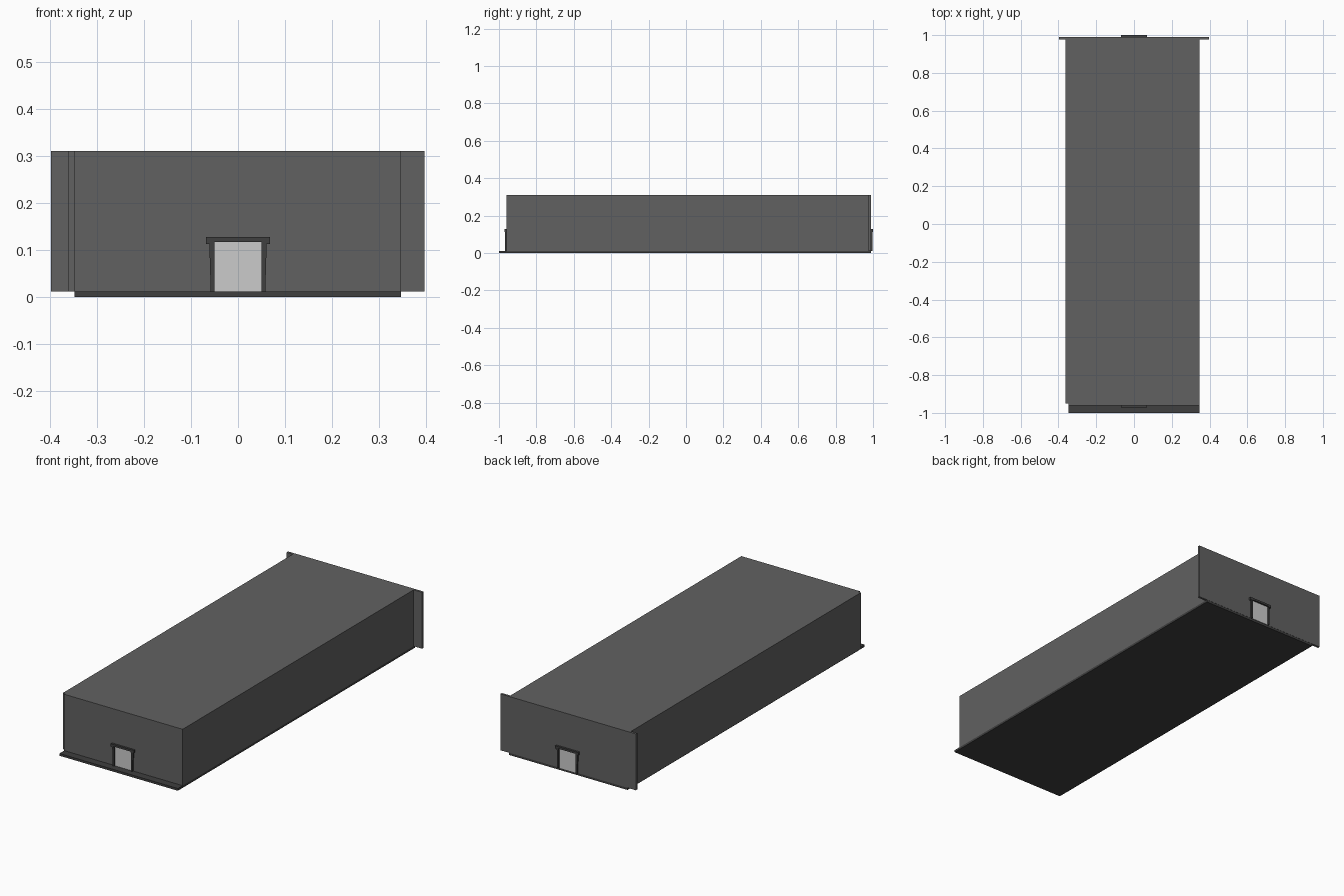
import bpy
import bmesh

if "Cube" in bpy.data.objects:
    bpy.data.objects.remove(bpy.data.objects["Cube"])


def grey(name, v):
    m = bpy.data.materials.new(name)
    m.diffuse_color = (v, v, v, 1)
    m.use_nodes = True
    m.node_tree.nodes["Principled BSDF"].inputs["Base Color"].default_value = m.diffuse_color
    return m


WALL = grey("wall_grey", 0.12)
TRIM = grey("dark_grey", 0.05)


def add(name, bm, mat=None):
    bmesh.ops.recalc_face_normals(bm, faces=bm.faces)
    me = bpy.data.meshes.new(name)
    bm.to_mesh(me)
    bm.free()
    ob = bpy.data.objects.new(name, me)
    bpy.context.collection.objects.link(ob)
    if mat:
        me.materials.append(mat)
    return ob


def box(name, x, y, z, mat=None):
    bm = bmesh.new()
    bmesh.ops.create_cube(bm, size=1)
    for v in bm.verts:
        v.co = [r[0] if c < 0 else r[1] for c, r in zip(v.co, (x, y, z))]
    return add(name, bm, mat)


def slab(name, outline, y0, y1, mat):
    # x-z outline extruded along y
    bm = bmesh.new()
    a = [bm.verts.new((x, y0, z)) for x, z in outline]
    b = [bm.verts.new((x, y1, z)) for x, z in outline]
    bm.faces.new(a)
    bm.faces.new(b)
    n = len(a)
    for i in range(n):
        bm.faces.new((a[i], a[(i + 1) % n], b[(i + 1) % n], b[i]))
    return add(name, bm, mat)


F, H = 0.012, 0.311  # floor top and wall top

# Floor, projecting as a doorstep at the front
box("floor", (-0.348, 0.347), (-1.0, 0.988), (0, F), TRIM)

# Walls and ceiling of the hollow hall
box("left_wall", (-0.362, -0.348), (-0.95, 0.977), (F, H), WALL)
box("right_wall", (0.333, 0.347), (-0.948, 0.977), (F, H), WALL)
box("front_wall", (-0.348, 0.347), (-0.96, -0.948), (F, H), WALL)
box("back_wall", (-0.398, 0.397), (0.977, 0.989), (F, H), WALL)
box("ceiling", (-0.348, 0.333), (-0.948, 0.977), (H - 0.012, H), WALL)

# Doors with tapered jambs and a wider lintel, on both end walls
for end, face, s in (("front", -0.96, -1), ("back", 0.989, 1)):
    box(end + "_door", (-0.052, 0.052), sorted((face - s * 0.004, face + s * 0.002)), (F, 0.118))
    for side, k in (("left", -1), ("right", 1)):
        jamb = [(k * 0.05, F), (k * 0.058, F), (k * 0.061, 0.113), (k * 0.05, 0.113)]
        slab(f"{end}_{side}_jamb", jamb, face - s * 0.004, face + s * 0.008, TRIM)
    lintel = [(-0.068, 0.113), (-0.05, 0.113), (-0.05, 0.117), (0.05, 0.117),
              (0.05, 0.113), (0.068, 0.113), (0.068, 0.128), (-0.068, 0.128)]
    slab(end + "_lintel", lintel, face - s * 0.004, face + s * 0.011, TRIM)
